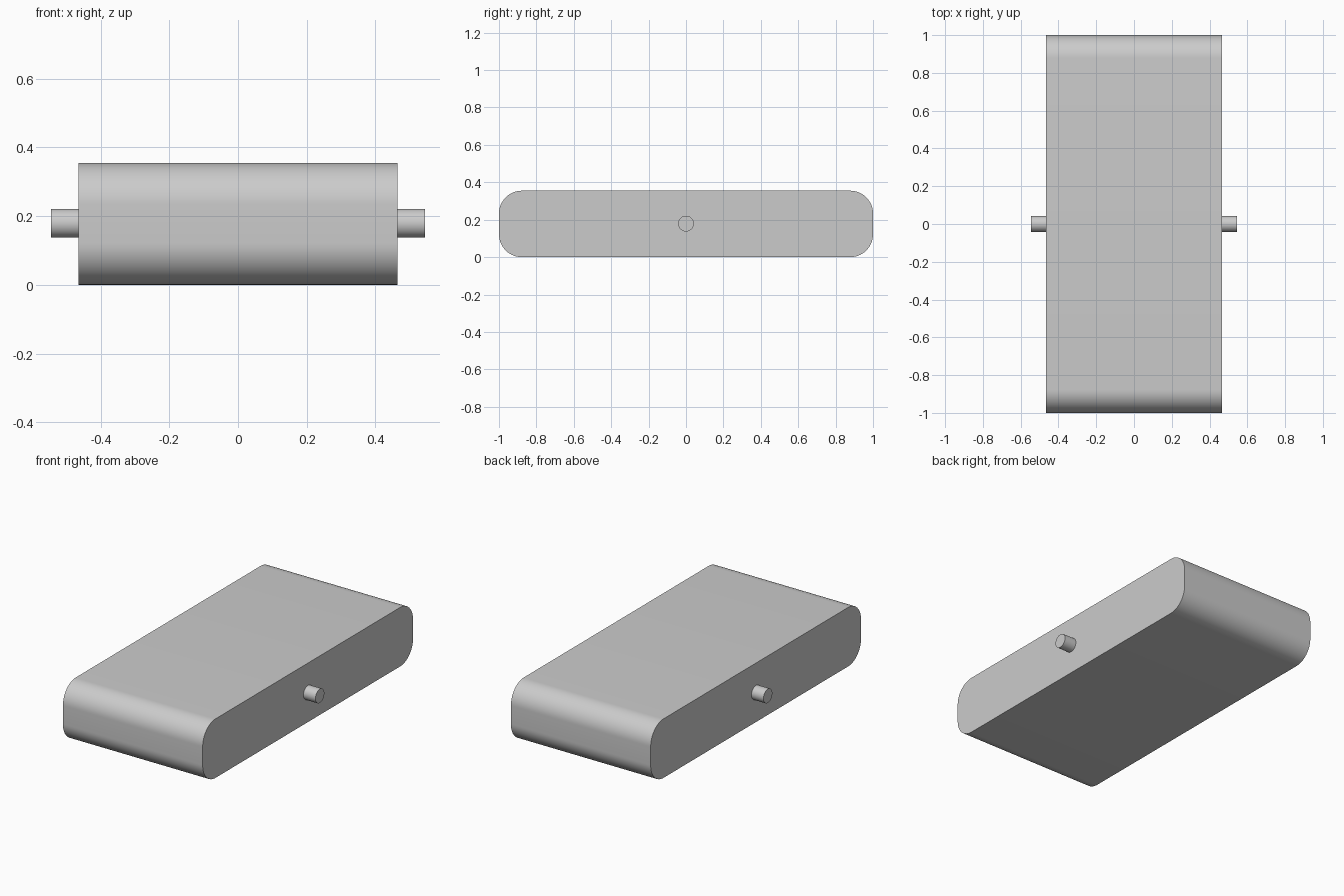
import bpy, bmesh, math

if "Cube" in bpy.data.objects:
    bpy.data.objects.remove(bpy.data.objects["Cube"])

HALF_X, HALF_Y, HEIGHT, RADIUS = 0.465, 1.0, 0.355, 0.122


def smooth(obj):
    bpy.ops.object.select_all(action='DESELECT')
    obj.select_set(True)
    bpy.context.view_layer.objects.active = obj
    bpy.ops.object.shade_smooth_by_angle(angle=math.radians(30))


# Main body: a slab with its four lengthwise (x) edges rounded
bm = bmesh.new()
bmesh.ops.create_cube(bm, size=1)
for v in bm.verts:
    v.co.x *= 2 * HALF_X
    v.co.y *= 2 * HALF_Y
    v.co.z = (v.co.z + 0.5) * HEIGHT
long_edges = [e for e in bm.edges
              if abs(e.verts[0].co.x - e.verts[1].co.x) > HALF_X]
bmesh.ops.bevel(bm, geom=long_edges, offset=RADIUS, offset_type='OFFSET',
                segments=16, profile=0.5, affect='EDGES')
mesh = bpy.data.meshes.new("body")
bm.to_mesh(mesh)
bm.free()
body = bpy.data.objects.new("body", mesh)
bpy.context.collection.objects.link(body)
smooth(body)

# Axle pins: one short cylinder on each side, seated slightly in the body
for side, name in ((-1, "left_pin"), (1, "right_pin")):
    inner, outer = HALF_X - 0.01, 0.545
    bpy.ops.mesh.primitive_cylinder_add(
        vertices=48, radius=0.042, depth=outer - inner,
        location=(side * (inner + outer) / 2, 0, 0.179),
        rotation=(0, math.pi / 2, 0))
    pin = bpy.context.object
    pin.name = name
    smooth(pin)
